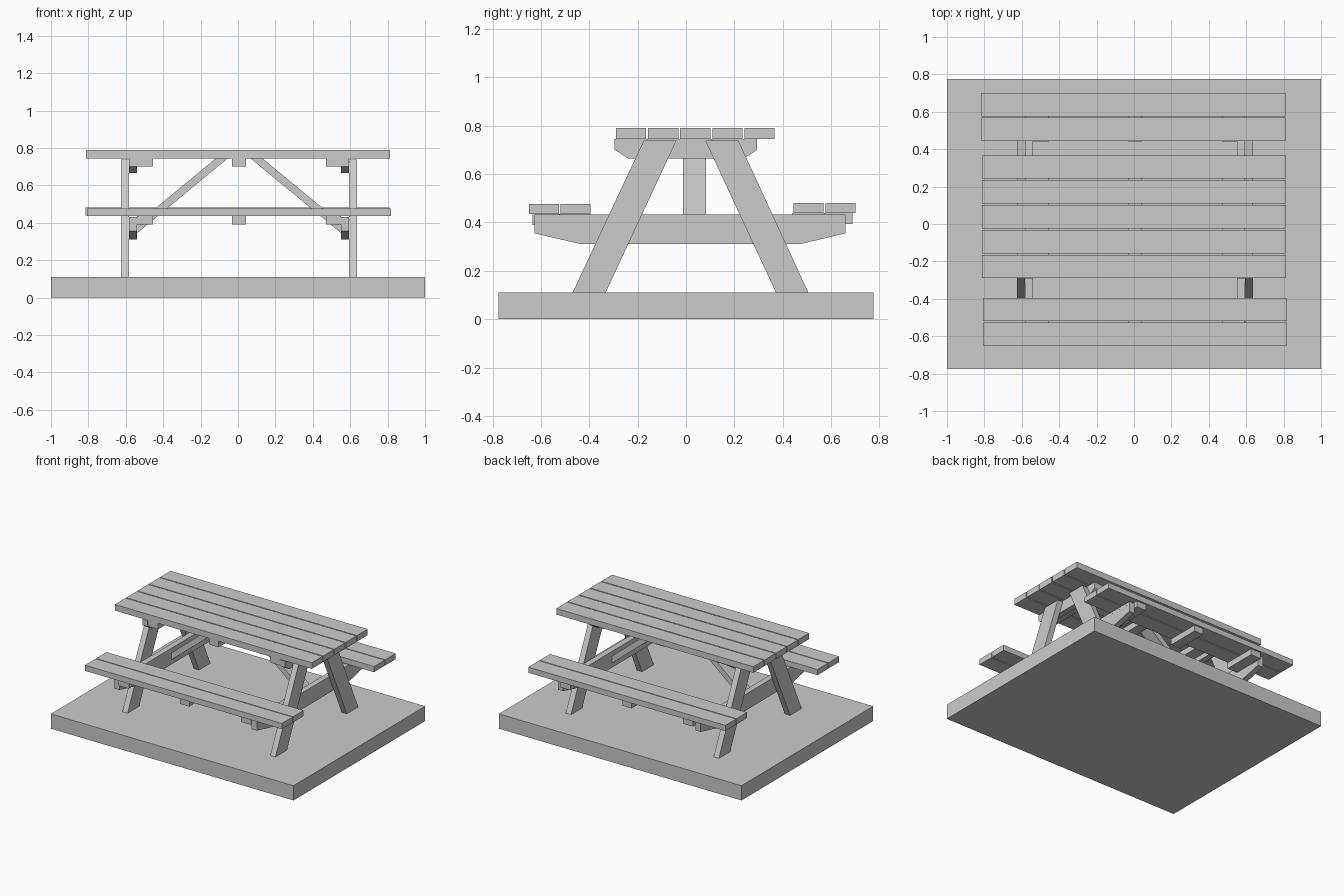
import bpy
import bmesh
from mathutils import Vector

cube = bpy.data.objects.get("Cube")
if cube:
    bpy.data.objects.remove(cube, do_unlink=True)

GREY = (0.6, 0.6, 0.6, 1.0)
grey = bpy.data.materials.new("plain_grey")
grey.use_nodes = True
grey.diffuse_color = GREY
grey.node_tree.nodes["Principled BSDF"].inputs["Base Color"].default_value = GREY

MID = 0.006  # the table's own centre line in x


def prism(name, profile, axis, lo, hi):
    """Extrude a profile along x (points are y, z) or y (points are x, z)."""
    bm = bmesh.new()
    if axis == "x":
        verts = [bm.verts.new((lo, a, z)) for a, z in profile]
        push = Vector((hi - lo, 0, 0))
    else:
        verts = [bm.verts.new((a, lo, z)) for a, z in profile]
        push = Vector((0, hi - lo, 0))
    face = bm.faces.new(verts)
    ext = bmesh.ops.extrude_face_region(bm, geom=[face])
    moved = [g for g in ext["geom"] if isinstance(g, bmesh.types.BMVert)]
    bmesh.ops.translate(bm, verts=moved, vec=push)
    bmesh.ops.recalc_face_normals(bm, faces=bm.faces)
    mesh = bpy.data.meshes.new(name)
    bm.to_mesh(mesh)
    bm.free()
    mesh.materials.append(grey)
    obj = bpy.data.objects.new(name, mesh)
    bpy.context.scene.collection.objects.link(obj)
    return obj


def box(name, x, y, z):
    rect = [(y[0], z[0]), (y[1], z[0]), (y[1], z[1]), (y[0], z[1])]
    return prism(name, rect, "x", x[0], x[1])


def span(side, near, far):
    """Range in x on one side of the table's centre line."""
    return sorted((MID + side * near, MID + side * far))


# Ground slab
box("base_slab", (-1, 1), (-0.775, 0.775), (0, 0.11))

# Table top planks
for i in range(5):
    y = -0.29 + i * 0.133
    box(f"top_plank_{i + 1}", (-0.812, 0.812), (y, y + 0.125), (0.745, 0.79))

# Bench planks
for i in range(2):
    y = -0.65 + i * 0.131
    box(f"front_bench_plank_{i + 1}", (-0.807, 0.817), (y, y + 0.124), (0.435, 0.477))
    y = 0.445 + i * 0.131
    box(f"back_bench_plank_{i + 1}", (-0.815, 0.81), (y, y + 0.124), (0.439, 0.481))

# Profiles of the end frames
front_leg = [(-0.47, 0.108), (-0.333, 0.108), (-0.04, 0.738), (-0.175, 0.738)]
back_leg = [(0.373, 0.108), (0.507, 0.108), (0.217, 0.738), (0.08, 0.738)]
seat_beam = [(-0.627, 0.432), (-0.627, 0.355), (-0.437, 0.311),
             (0.475, 0.311), (0.66, 0.355), (0.66, 0.432)]
top_beam = [(-0.295, 0.745), (-0.295, 0.70), (-0.24, 0.665),
            (0.24, 0.665), (0.293, 0.70), (0.293, 0.745)]

for side, word in ((-1, "right"), (1, "left")):
    # Legs, with the beams fixed to their inner faces
    prism(f"{word}_front_leg", front_leg, "x", *span(side, 0.588, 0.631))
    prism(f"{word}_back_leg", back_leg, "x", *span(side, 0.588, 0.631))
    prism(f"{word}_seat_beam", seat_beam, "x", *span(side, 0.545, 0.588))
    prism(f"{word}_top_beam", top_beam, "x", *span(side, 0.545, 0.588))

    # Diagonal brace from the seat beam up to the table top
    brace = [(MID + side * d, z) for d, z in
             ((0.545, 0.345), (0.06, 0.745), (0.124, 0.745), (0.545, 0.397))]
    prism(f"{word}_brace", brace, "y", -0.012, 0.083)

    # Screw heads on the outer faces of the beams
    spots = [(y, 0.727) for y in (-0.26, 0.26)]
    spots += [(y, 0.415) for y in (-0.59, -0.52, -0.446, 0.477, 0.55, 0.626)]
    for i, (y, z) in enumerate(spots):
        r = 0.004
        diamond = [(y - r, z), (y, z - r), (y + r, z), (y, z + r)]
        prism(f"{word}_screw_{i + 1}", diamond, "x", *span(side, 0.587, 0.59))

# Cleats under the table top and both benches
for word, x in (("right", span(-1, 0.461, 0.545)), ("middle", (-0.033, 0.043)),
                ("left", span(1, 0.465, 0.545))):
    box(f"{word}_top_cleat", x, (-0.29, 0.291), (0.70, 0.745))
    box(f"{word}_front_bench_cleat", x, (-0.635, -0.395), (0.39, 0.435))
    box(f"{word}_back_bench_cleat", x, (0.441, 0.688), (0.394, 0.439))
